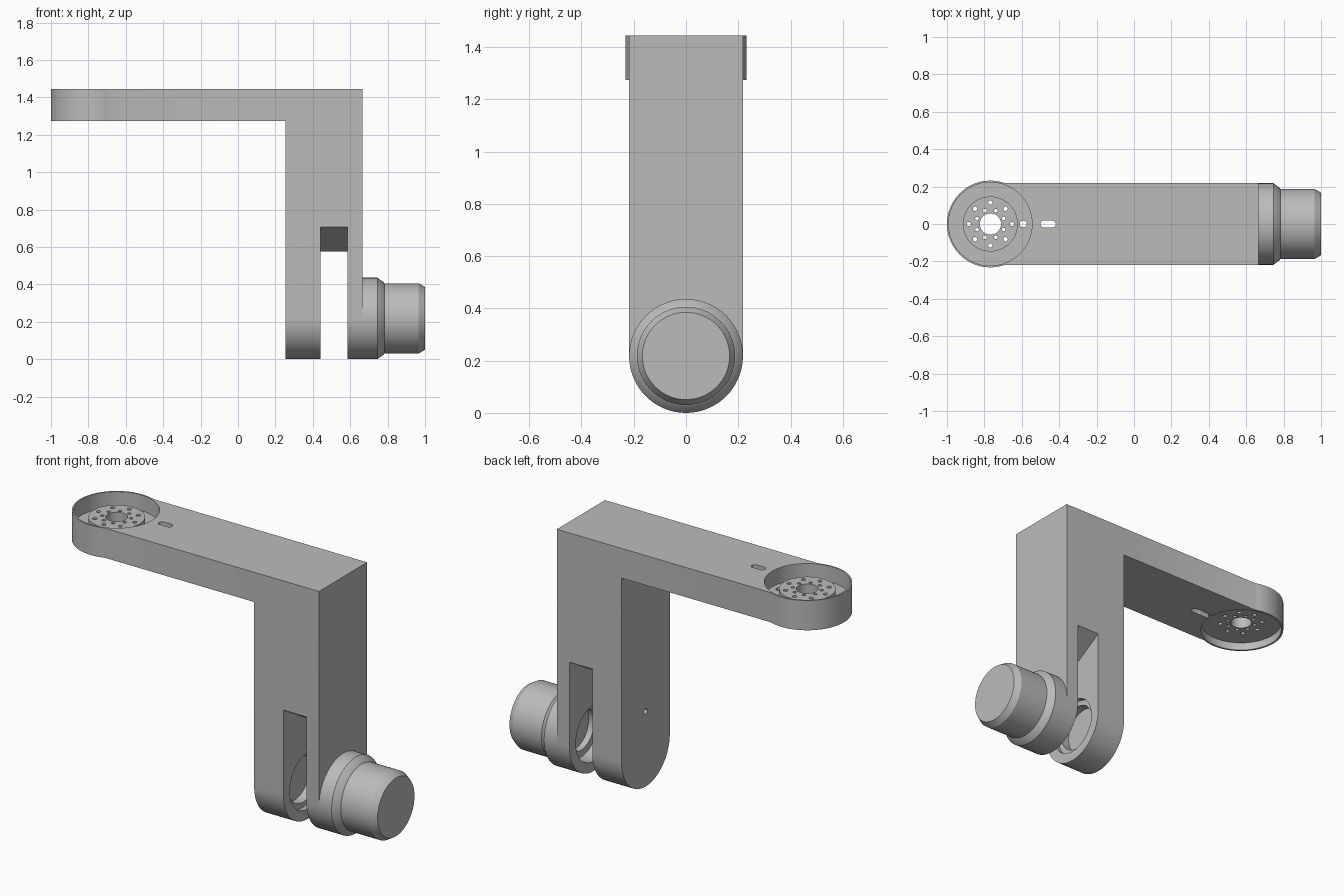
import bpy, bmesh, math
from mathutils import Matrix

cube = bpy.data.objects.get("Cube")
if cube:
    bpy.data.objects.remove(cube, do_unlink=True)

grey = bpy.data.materials.new("plain grey")
grey.use_nodes = True
grey.diffuse_color = (0.5, 0.5, 0.5, 1)
grey.node_tree.nodes["Principled BSDF"].inputs["Base Color"].default_value = (0.5, 0.5, 0.5, 1)

R = 0.218             # half width of the bracket and radius of its hinge end
DISC_X = -0.768       # centre of the round mount
TOP, UNDER = 1.445, 1.275
TURN = 2 * math.pi


def make_object(name, bm):
    bmesh.ops.recalc_face_normals(bm, faces=bm.faces)
    mesh = bpy.data.meshes.new(name)
    bm.to_mesh(mesh)
    bm.free()
    mesh.materials.append(grey)
    ob = bpy.data.objects.new(name, mesh)
    bpy.context.collection.objects.link(ob)
    return ob


def prism(name, pts, axis, lo, hi):
    """Extrude a 2D outline along x (outline in y, z) or z (outline in x, y)."""
    bm = bmesh.new()
    place = (lambda a, b: (lo, a, b)) if axis == "x" else (lambda a, b: (a, b, lo))
    face = bm.faces.new([bm.verts.new(place(a, b)) for a, b in pts])
    new = bmesh.ops.extrude_face_region(bm, geom=[face])["geom"]
    step = (hi - lo, 0, 0) if axis == "x" else (0, 0, hi - lo)
    bmesh.ops.translate(bm, vec=step, verts=[v for v in new if isinstance(v, bmesh.types.BMVert)])
    return make_object(name, bm)


def circle(a, b, r, n=64):
    return [(a + r * math.cos(TURN * i / n), b + r * math.sin(TURN * i / n)) for i in range(n)]


def rect(a0, a1, b0, b1):
    return [(a0, b0), (a1, b0), (a1, b1), (a0, b1)]


def combine(target, other, operation):
    mod = target.modifiers.new("combine", "BOOLEAN")
    mod.operation, mod.solver, mod.object = operation, "EXACT", other
    bpy.context.view_layer.objects.active = target
    bpy.ops.object.modifier_apply(modifier=mod.name)
    bpy.data.objects.remove(other, do_unlink=True)


def cut(target, pts, axis, lo, hi):
    combine(target, prism("cutter", pts, axis, lo, hi), "DIFFERENCE")


def smooth(ob):
    bpy.ops.object.select_all(action="DESELECT")
    ob.select_set(True)
    bpy.context.view_layer.objects.active = ob
    bpy.ops.object.shade_smooth_by_angle(angle=math.radians(25))


# Upright leg with a round lower end
arc = [(R * math.cos(math.pi * (1 + i / 32)), R + R * math.sin(math.pi * (1 + i / 32))) for i in range(33)]
bracket = prism("bracket", arc + [(R, TOP), (-R, TOP)], "x", 0.255, 0.665)

# Horizontal arm and its round mount
combine(bracket, prism("arm", rect(DISC_X, 0.35, -R, R), "z", UNDER, TOP), "UNION")
combine(bracket, prism("mount", circle(DISC_X, 0, 0.232), "z", UNDER, TOP), "UNION")

# Fork slot with a peaked roof, bearing seats and a pin hole
roof = [(-0.3, -0.1), (0.3, -0.1), (0.3, 0.755), (0, 0.575), (-0.3, 0.755)]
cut(bracket, roof, "x", 0.44, 0.585)
cut(bracket, circle(0, R, 0.16), "x", 0.41, 0.70)
cut(bracket, circle(0, R, 0.13), "x", 0.36, 0.45)
cut(bracket, circle(0, 0.43, 0.015, 16), "x", 0.2, 0.5)

# Pockets above and below the mount web, then the raised hub
cut(bracket, circle(DISC_X, 0, 0.223), "z", 1.355, 1.6)
cut(bracket, circle(DISC_X, 0, 0.221), "z", 1.1, 1.32)
combine(bracket, prism("hub", circle(DISC_X, 0, 0.147), "z", 1.34, 1.405), "UNION")

# Hub bore and two rings of screw holes
cut(bracket, circle(DISC_X, 0, 0.057, 32), "z", 1.1, 1.6)
for i in range(8):
    for ring, r, shift in ((0.115, 0.012, 0), (0.077, 0.01, 0.5)):
        a = TURN * (i + shift) / 8
        cut(bracket, circle(DISC_X + ring * math.cos(a), ring * math.sin(a), r, 12), "z", 1.1, 1.6)

# Cable hole, cable slot and the channel joining them underneath
cut(bracket, circle(-0.592, 0, 0.019, 20), "z", 1.1, 1.6)
half = [math.pi * (i / 10 - 0.5) for i in range(11)]
slot = [(-0.437 + 0.019 * math.cos(a), 0.019 * math.sin(a)) for a in half]
slot += [(-0.481 - 0.019 * math.cos(a), -0.019 * math.sin(a)) for a in half]
cut(bracket, slot, "z", 1.1, 1.6)
cut(bracket, rect(-0.6, -0.437, -0.018, 0.018), "z", 1.1, 1.319)
smooth(bracket)

# Motor housing turned around the hinge axis
profile = [(0.70, 0), (0.70, 0.12), (0.665, 0.12), (0.665, R), (0.745, R), (0.778, 0.194),
           (0.782, 0.188), (0.965, 0.188), (1.0, 0.167), (1.0, 0)]
bm = bmesh.new()
verts = [bm.verts.new((x, 0, r)) for x, r in profile]
edges = [bm.edges.new(pair) for pair in zip(verts, verts[1:])]
bmesh.ops.spin(bm, geom=verts + edges, cent=(0, 0, 0), axis=(1, 0, 0), angle=TURN, steps=64)
bmesh.ops.remove_doubles(bm, verts=bm.verts, dist=0.0001)
bmesh.ops.transform(bm, matrix=Matrix.Translation((0, 0, R)), verts=bm.verts)
smooth(make_object("motor_housing", bm))
